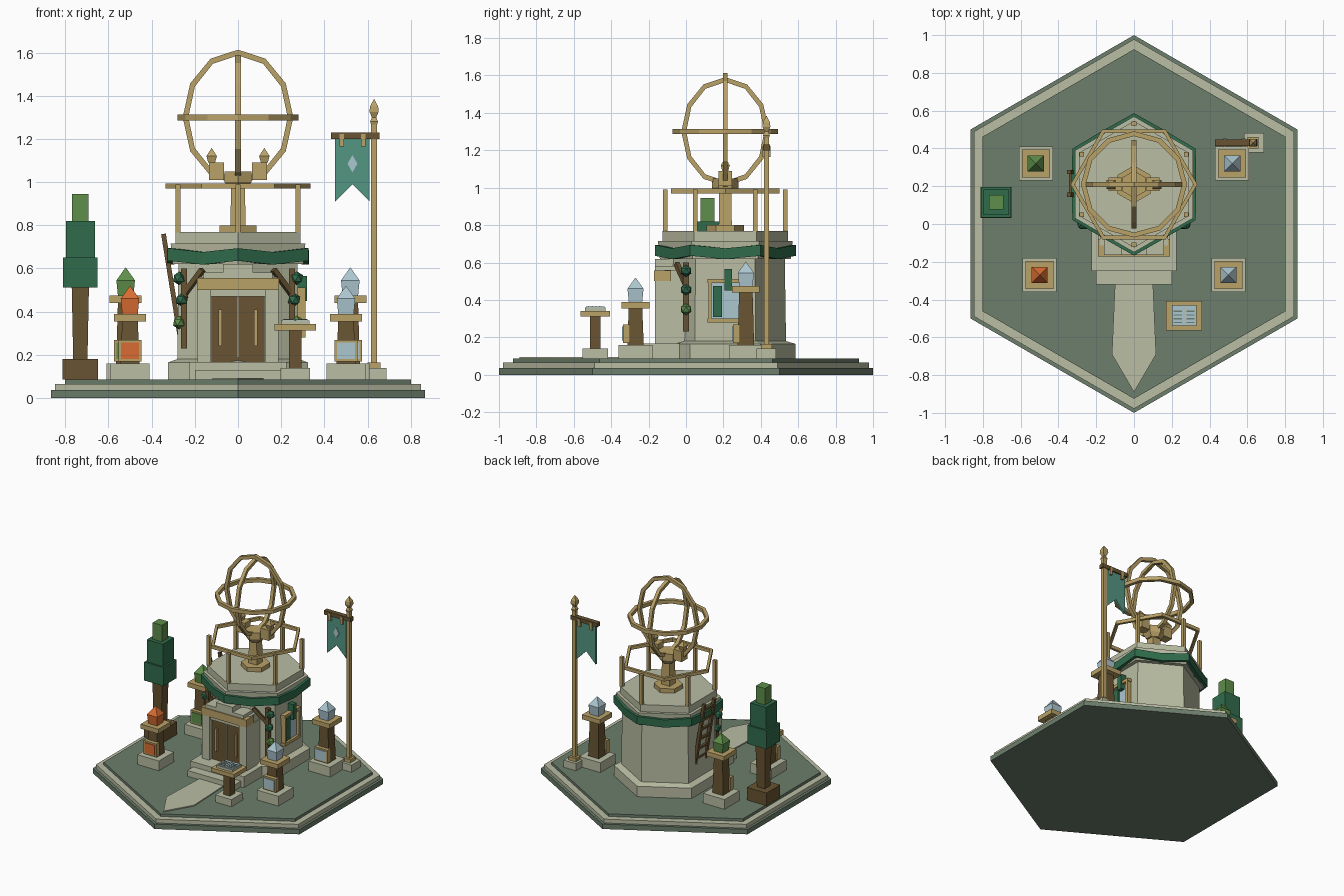
import bpy, bmesh, math
from mathutils import Vector, Matrix

cube = bpy.data.objects.get("Cube")
if cube:
    bpy.data.objects.remove(cube, do_unlink=True)


def material(name, rgb):
    lin = [(c / 255 / 12.92) if c < 11 else ((c / 255 + 0.055) / 1.055) ** 2.4 for c in rgb]
    m = bpy.data.materials.new(name)
    m.use_nodes = True
    m.diffuse_color = (*lin, 1)
    m.node_tree.nodes["Principled BSDF"].inputs["Base Color"].default_value = (*lin, 1)
    return m


STONE = material("pale stone", (186, 189, 163))
MOSS = material("grey moss", (108, 126, 107))
GOLD = material("old gold", (186, 162, 104))
WOOD = material("dark wood", (104, 84, 50))
PINE = material("pine green", (48, 108, 76))
LEAF = material("leaf green", (94, 142, 74))
EMBER = material("ember orange", (216, 108, 50))
ICE = material("ice blue", (172, 199, 208))
TEAL = material("banner teal", (84, 150, 130))


def finish(name, bm, mat):
    bmesh.ops.remove_doubles(bm, verts=bm.verts, dist=1e-5)
    bmesh.ops.recalc_face_normals(bm, faces=bm.faces)
    me = bpy.data.meshes.new(name)
    bm.to_mesh(me)
    bm.free()
    me.materials.append(mat)
    ob = bpy.data.objects.new(name, me)
    bpy.context.collection.objects.link(ob)
    return ob


def box(name, mat, x, y, z):
    """Box from three (low, high) ranges."""
    bm = bmesh.new()
    size = [r[1] - r[0] for r in (x, y, z)]
    mid = [(r[1] + r[0]) / 2 for r in (x, y, z)]
    bmesh.ops.create_cube(bm, size=1, matrix=Matrix.Translation(mid) @ Matrix.Diagonal((*size, 1)))
    return finish(name, bm, mat)


def block(name, mat, x, y, half, z0, z1):
    return box(name, mat, (x - half, x + half), (y - half, y + half), (z0, z1))


def beam(name, mat, a, b, w):
    a, b = Vector(a), Vector(b)
    d = b - a
    bm = bmesh.new()
    mtx = Matrix.Translation((a + b) / 2) @ d.to_track_quat('Z', 'Y').to_matrix().to_4x4()
    bmesh.ops.create_cube(bm, size=1, matrix=mtx @ Matrix.Diagonal((w, w, d.length, 1)))
    return finish(name, bm, mat)


def bridge(bm, rows, closed):
    count = len(rows)
    for j in range(count if closed else count - 1):
        p, q = rows[j], rows[(j + 1) % count]
        for i in range(len(p)):
            k = (i + 1) % len(p)
            bm.faces.new((p[i], p[k], q[k], q[i]))


def turned(name, mat, x, y, profile, n=6, start=math.pi / 2):
    """Stack of n-gons given as (radius, height)."""
    bm = bmesh.new()
    rows = []
    for r, z in profile:
        r = max(r, 0.0005)
        rows.append([bm.verts.new((x + r * math.cos(start + i * math.tau / n),
                                   y + r * math.sin(start + i * math.tau / n), z)) for i in range(n)])
    bridge(bm, rows, False)
    bm.faces.new(rows[0])
    bm.faces.new(rows[-1])
    return finish(name, bm, mat)


def square(name, mat, x, y, profile):
    return turned(name, mat, x, y, [(h * math.sqrt(2), z) for h, z in profile], 4, math.pi / 4)


def hoop(name, mat, points, centre, axis, w, h):
    """Closed loop with a w by h rectangular section."""
    bm = bmesh.new()
    axis, centre, rows = Vector(axis), Vector(centre), []
    for p in map(Vector, points):
        out = p - centre
        out = (out - axis * out.dot(axis)).normalized() * w / 2
        up = axis * h / 2
        rows.append([bm.verts.new(v) for v in (p + out + up, p + out - up, p - out - up, p - out + up)])
    bridge(bm, rows, True)
    return finish(name, bm, mat)


def oval(c, u, v, n, start=0):
    c, u, v = Vector(c), Vector(u), Vector(v)
    return [c + u * math.cos(start + i * math.tau / n) + v * math.sin(start + i * math.tau / n) for i in range(n)]


def plate(name, mat, points, depth):
    bm = bmesh.new()
    face = bm.faces.new([bm.verts.new(p) for p in points])
    ext = bmesh.ops.extrude_face_region(bm, geom=[face], use_keep_orig=True)
    bmesh.ops.translate(bm, vec=depth, verts=[v for v in ext["geom"] if isinstance(v, bmesh.types.BMVert)])
    return finish(name, bm, mat)


# Island base and path
turned("base_lower", MOSS, 0, 0, [(1, 0), (1, .037)])
turned("base_rim", STONE, 0, 0, [(.978, .037), (.978, .066)])
turned("base_lawn", MOSS, 0, 0, [(.925, .066), (.925, .086)])
plate("path", STONE, [(-.1, -.3, .085), (-.117, -.69, .085), (0, -.89, .085), (.117, -.69, .085), (.1, -.3, .085)],
      (0, 0, .009))

# Tower
TY = .21
turned("tower_plinth", STONE, 0, TY, [(.375, .085), (.375, .165), (.325, .18)])
turned("tower_wall", STONE, 0, TY, [(.325, .17), (.318, .63)])
turned("tower_cornice", STONE, 0, TY, [(.35, .62), (.36, .715)])
turned("tower_roof", STONE, 0, TY, [(.335, .715), (.335, .768)])
corners = oval((0, TY, .665), (.36, 0, 0), (0, .36, 0), 6, math.pi / 2)
swag = []
for i, p in enumerate(corners):
    swag += [p, (p + corners[(i + 1) % 6]) / 2 - Vector((0, 0, .018))]
hoop("garland", PINE, swag, (0, TY, .66), (0, 0, 1), .034, .058)

# Roof railing
for p in oval((0, TY, 0), (.32, 0, 0), (0, .32, 0), 6, math.pi / 2):
    block("rail_post", GOLD, p.x, p.y, .012, .765, .99)
hoop("rail", GOLD, oval((0, TY, .982), (.325, 0, 0), (0, .325, 0), 6), (0, TY, .982), (0, 0, 1), .022, .025)

# Ring sphere on its pedestal
turned("sphere_foot", GOLD, 0, TY, [(.1, .766), (.1, .8)])
square("sphere_column", GOLD, 0, TY, [(.035, .8), (.032, .99)])
turned("sphere_capital", GOLD, 0, TY, [(.05, .97), (.072, 1.0), (.072, 1.05)])
for s in (-1, 1):
    block("sphere_bracket", GOLD, s * .1, TY, .035, 1.01, 1.09)
    square("bracket_finial", GOLD, s * .122, TY, [(.016, 1.09), (.024, 1.12), (.012, 1.14), (0, 1.157)])
SC = (0, TY, 1.3)
hoop("ring_wide", GOLD, oval(SC, (.243, 0, 0), (0, 0, .3), 12), SC, (0, 1, 0), .026, .026)
hoop("ring_deep", GOLD, oval(SC, (0, .222, 0), (0, 0, .278), 12), SC, (1, 0, 0), .026, .026)
hoop("ring_level", GOLD, oval(SC, (.268, 0, 0), (0, .268, 0), 12), SC, (0, 0, 1), .026, .028)

# Porch and door
box("step_low", STONE, (-.2, .2), (-.32, -.1), (.085, .13))
box("step_high", STONE, (-.225, .225), (-.25, 0), (.085, .168))
box("porch_back", STONE, (-.18, .18), (-.115, .02), (.16, .56))
box("door", WOOD, (-.122, .122), (-.135, -.11), (.168, .47))
box("door_seam", STONE, (-.003, .003), (-.139, -.13), (.19, .47))
box("door_header", STONE, (-.13, .13), (-.15, -.1), (.47, .5))
for s in (-1, 1):
    box("door_jamb", STONE, sorted((s * .125, s * .187)), (-.165, .02), (.16, .5))
    box("door_handle", GOLD, sorted((s * .075, s * .09)), (-.15, -.13), (.24, .41))
box("door_lintel", GOLD, (-.19, .19), (-.172, -.08), (.5, .557))
box("lintel_cap", STONE, (-.16, .16), (-.165, -.05), (.557, .582))
box("keystone", STONE, (-.07, .07), (-.165, -.05), (.582, .62))

# Side window with shutters
box("window_glass", ICE, (.27, .292), (.13, .29), (.3, .5))
for y0, y1, z0, z1 in ((.115, .305, .28, .302), (.115, .305, .49, .512), (.12, .137, .3, .49), (.283, .3, .3, .49)):
    box("window_frame", GOLD, (.27, .312), (y0, y1), (z0, z1))
box("window_shutter", PINE, (.27, .305), (.145, .192), (.31, .475))
box("window_drape", PINE, (.27, .32), (.205, .245), (.45, .565))

# Vines and brackets
for s in (-1, 1):
    x = s * .25
    beam("vine_stem", WOOD, (x, 0, .23), (x, 0, .6), .03)
    beam("vine_branch", WOOD, (x, 0, .48), (s * .165, -.05, .595), .024)
    for dx, z, mat in ((.022, .555, PINE), (.01, .455, PINE), (.022, .35, LEAF)):
        bm = bmesh.new()
        bmesh.ops.create_icosphere(bm, subdivisions=1, radius=.032,
                                   matrix=Matrix.Translation((x + s * dx, 0, z)))
        finish("vine_leaf", bm, mat)

# Ladder
top, foot = Vector((-.345, 0, .76)), Vector((-.255, 0, .2))
for y in (.155, .275):
    beam("ladder_rail", WOOD, foot + Vector((0, y, 0)), top + Vector((0, y, 0)), .022)
for i in range(7):
    p = foot.lerp(top, (i + .7) / 7.4)
    beam("ladder_rung", WOOD, p + Vector((0, .155, 0)), p + Vector((0, .275, 0)), .016)

# Crystal lanterns
for x, y, lift, mat in ((-.52, .32, .085, LEAF), (.52, .32, .085, ICE), (-.5, -.27, 0, EMBER), (.5, -.27, 0, ICE)):
    block("lantern_base", STONE, x, y, .09, .085, .16)
    square("lantern_post", WOOD, x, y, [(.044, .16), (.036, .36 + lift)])
    box("lantern_panel_frame", GOLD, (x - .054, x + .054), (y - .068, y - .03), (.17, .27))
    box("lantern_panel", mat, (x - .042, x + .042), (y - .073, y - .06), (.182, .258))
    block("lantern_cap", GOLD, x, y, .074, .355 + lift, .39 + lift)
    square("lantern_crystal", mat, x, y, [(.036, .39 + lift), (.043, .46 + lift), (0, .52 + lift)])

# Potted tree
TX, TREE_Y = -.73, .115
block("planter", WOOD, TX, TREE_Y, .082, .085, .182)
square("tree_trunk", WOOD, TX, TREE_Y, [(.033, .18), (.04, .52)])
block("tree_lower", PINE, TX, TREE_Y, .08, .512, .652)
block("tree_middle", PINE, TX, TREE_Y, .067, .65, .82)
block("tree_top", LEAF, TX, TREE_Y, .038, .82, .945)

# Reading stand
LX, LY = .265, -.485
block("stand_base", STONE, LX, LY, .068, .085, .14)
block("stand_post", WOOD, LX, LY, .028, .14, .32)
box("stand_board", GOLD, (LX - .096, LX + .096), (LY - .078, LY + .078), (.312, .342))
box("book", STONE, (LX - .065, LX + .065), (LY - .055, LY + .055), (.342, .36))
for s in (-1, 1):
    box("page", ICE, sorted((LX + s * .003, LX + s * .06)), (LY - .05, LY + .05), (.36, .364))
    for i in range(4):
        y = LY - .04 + i * .02
        box("page_line", MOSS, sorted((LX + s * .012, LX + s * .055)), (y, y + .007), (.36, .367))

# Banner on its pole
FX, FY = .63, .43
block("pole_base", STONE, FX + .005, FY, .052, .085, .14)
block("pole_socket", GOLD, FX, FY, .03, .14, .165)
block("pole", GOLD, FX, FY, .014, .16, 1.27)
square("pole_finial", GOLD, FX, FY, [(.012, 1.26), (.018, 1.28), (.01, 1.3), (.021, 1.325), (.019, 1.35), (0, 1.385)])
box("banner_bar", WOOD, (.43, .655), (FY - .018, FY + .018), (1.2, 1.23))
plate("banner", TEAL, [(x, FY - .008, z) for x, z in
                       ((.45, 1.2), (.61, 1.2), (.61, .91), (.53, .99), (.45, .91))], (0, .016, 0))
plate("banner_emblem", ICE, [(x, FY - .014, z) for x, z in
                             ((.53, 1.045), (.553, 1.085), (.53, 1.125), (.507, 1.085))], (0, .008, 0))
for x in (.48, .58):
    box("banner_clip", GOLD, (x - .01, x + .01), (FY - .022, FY + .022), (1.165, 1.222))
